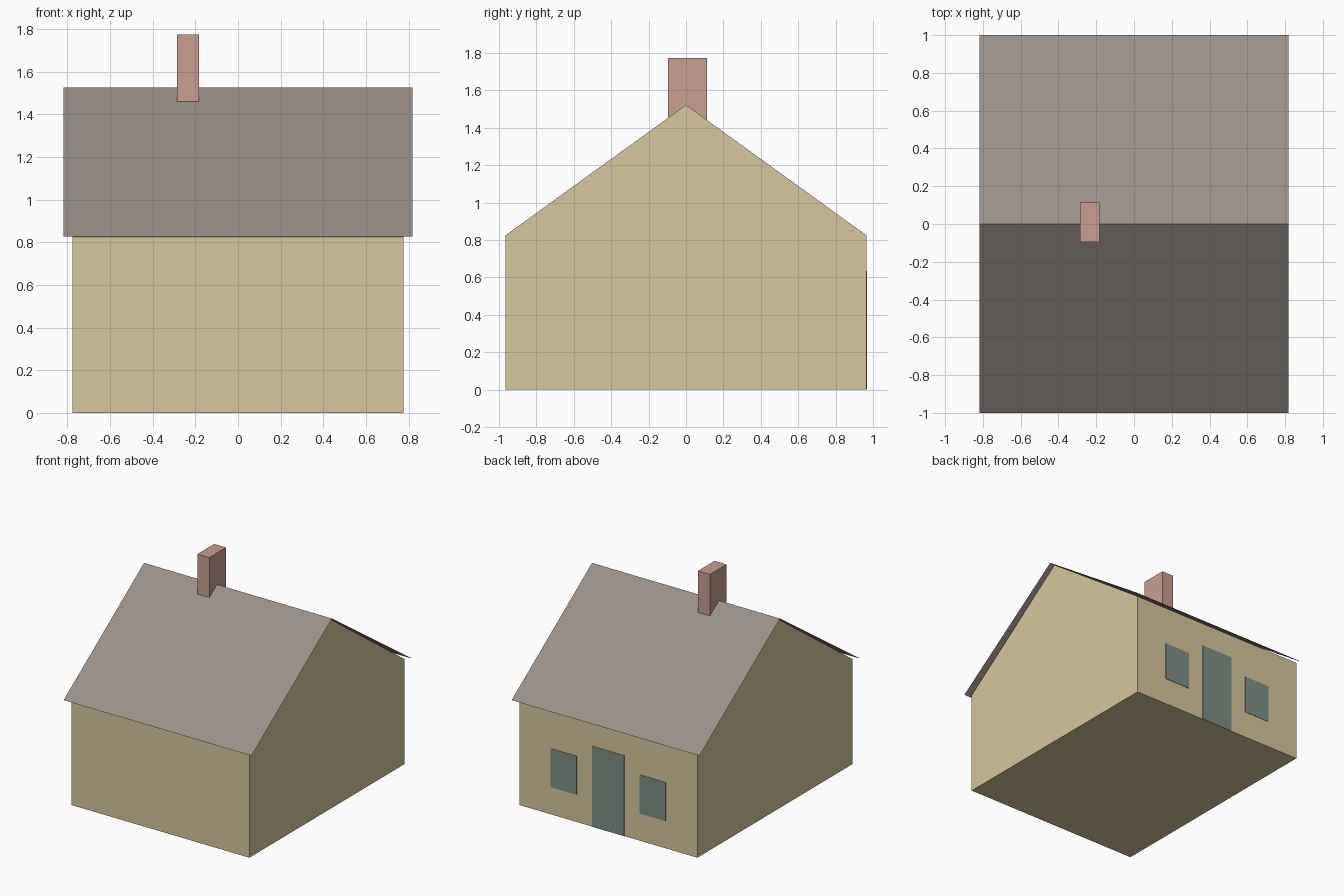
import bpy
import bmesh

cube = bpy.data.objects.get("Cube")
if cube:
    bpy.data.objects.remove(cube, do_unlink=True)


def material(name, rgb):
    """Flat colour from 0-255 display values, stored as linear."""
    lin = [((c / 255 + 0.055) / 1.055) ** 2.4 for c in rgb] + [1.0]
    mat = bpy.data.materials.new(name)
    mat.use_nodes = True
    mat.diffuse_color = lin
    bsdf = next(n for n in mat.node_tree.nodes if n.type == 'BSDF_PRINCIPLED')
    bsdf.inputs["Base Color"].default_value = lin
    return mat


def finish(name, bm, mat):
    mesh = bpy.data.meshes.new(name)
    bm.to_mesh(mesh)
    bm.free()
    mesh.materials.append(mat)
    obj = bpy.data.objects.new(name, mesh)
    bpy.context.collection.objects.link(obj)
    return obj


def extrude_x(name, profile, half, mat, closed):
    """Sweep a (y, z) profile along x, with end caps if closed."""
    bm = bmesh.new()
    left, right = ([bm.verts.new((x, y, z)) for y, z in profile]
                   for x in (-half, half))
    count = len(profile)
    for i in range(count if closed else count - 1):
        j = (i + 1) % count
        bm.faces.new((left[i], right[i], right[j], left[j]))
    if closed:
        bm.faces.new(left)
        bm.faces.new(right[::-1])
        bmesh.ops.recalc_face_normals(bm, faces=bm.faces)
    return finish(name, bm, mat)


def box(name, low, high, mat):
    bm = bmesh.new()
    bmesh.ops.create_cube(bm, size=1)
    for v in bm.verts:
        v.co = [a + (b - a) * (c + 0.5) for a, b, c in zip(low, high, v.co)]
    return finish(name, bm, mat)


wall_mat = material("sand plaster", (215, 199, 157))
roof_mat = material("grey brown roof", (154, 144, 136))
brick_mat = material("dusty red brick", (200, 159, 146))
panel_mat = material("grey green", (127, 144, 134))

WALL_X, WALL_Y, EAVE, RIDGE = 0.775, 0.965, 0.825, 1.525

# Gabled house body
extrude_x("walls", [(-WALL_Y, 0), (WALL_Y, 0), (WALL_Y, EAVE),
                    (0, RIDGE - 0.003), (-WALL_Y, EAVE)], WALL_X, wall_mat, True)

# Thin overhanging roof sheet
extrude_x("roof", [(-1, EAVE + 0.002), (0, RIDGE), (1, EAVE + 0.002)],
          0.818, roof_mat, False)

# Chimney through the ridge
box("chimney", (-0.287, -0.095, 1.4), (-0.183, 0.113, 1.773), brick_mat)


# Door and windows on the back wall
def panel(name, x0, x1, z0, z1):
    box(name, (x0, WALL_Y - 0.002, z0), (x1, WALL_Y + 0.003, z1), panel_mat)


panel("back_door", -0.14, 0.14, 0, 0.635)
panel("left_window", 0.275, 0.5, 0.215, 0.52)
panel("right_window", -0.5, -0.275, 0.215, 0.52)
